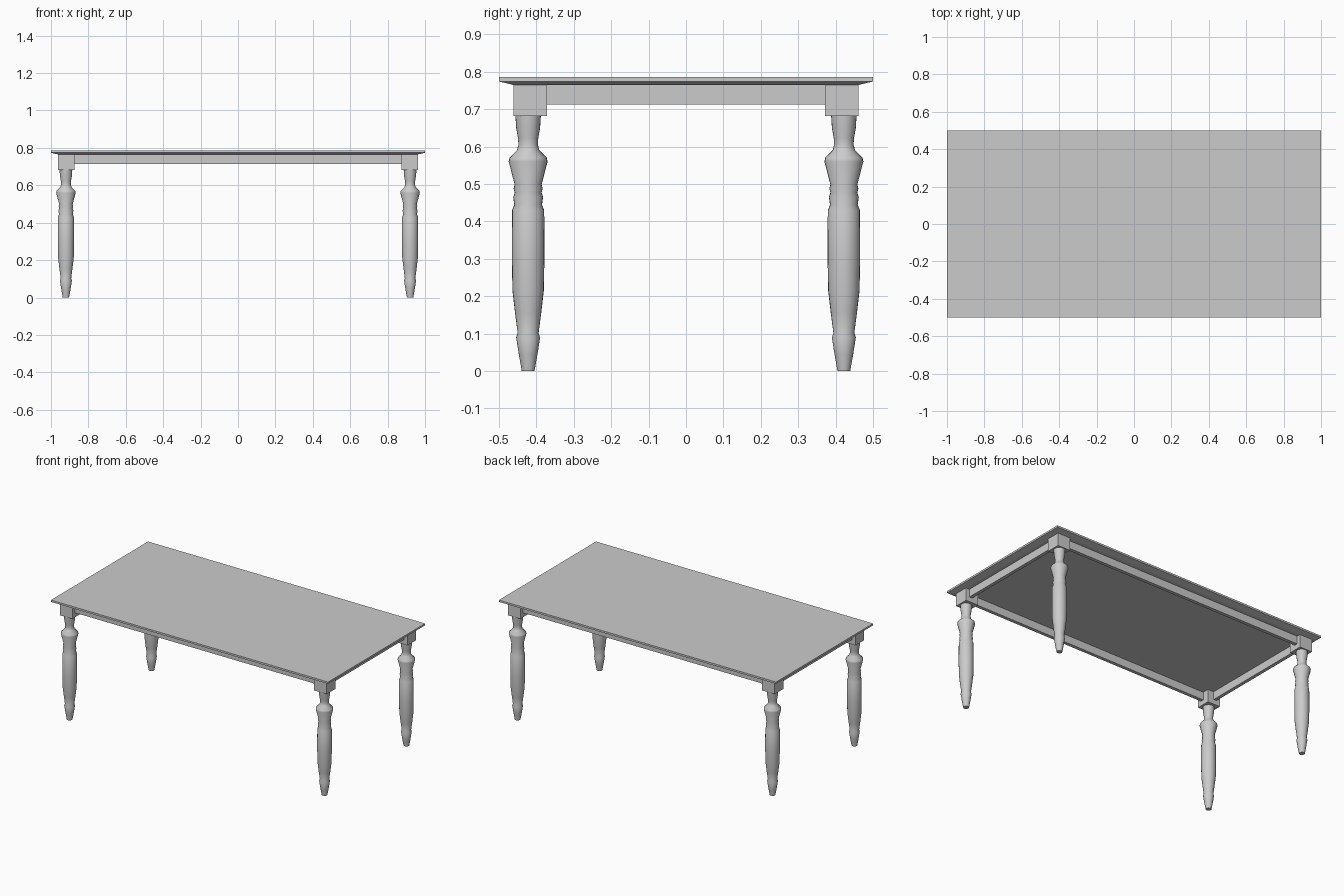
import bpy, bmesh, math
from mathutils import Matrix, Vector

cube = bpy.data.objects.get("Cube")
if cube:
    bpy.data.objects.remove(cube, do_unlink=True)

# One plain grey for the whole table
grey = bpy.data.materials.new("light_grey")
grey.use_nodes = True
grey.diffuse_color = (0.6, 0.6, 0.6, 1)
grey.node_tree.nodes["Principled BSDF"].inputs["Base Color"].default_value = grey.diffuse_color


def finish(name, bm, smooth=False):
    bmesh.ops.recalc_face_normals(bm, faces=bm.faces)
    mesh = bpy.data.meshes.new(name)
    bm.to_mesh(mesh)
    bm.free()
    mesh.materials.append(grey)
    obj = bpy.data.objects.new(name, mesh)
    bpy.context.collection.objects.link(obj)
    if smooth:
        bpy.ops.object.select_all(action="DESELECT")
        obj.select_set(True)
        bpy.context.view_layer.objects.active = obj
        bpy.ops.object.shade_smooth_by_angle(angle=math.radians(40))
    return obj


def box(name, low, high):
    low, high = Vector(low), Vector(high)
    bm = bmesh.new()
    bmesh.ops.create_cube(bm, size=1, matrix=Matrix.Translation((low + high) / 2)
                          @ Matrix.Diagonal((*(high - low), 1)))
    return finish(name, bm)


def lathe(name, profile, x, y, sides=24):
    bm = bmesh.new()
    rings = []
    for r, z in profile:
        angles = [math.tau * i / sides for i in range(sides)]
        rings.append([bm.verts.new((x + r * math.cos(a), y + r * math.sin(a), z)) for a in angles])
    for a, b in zip(rings, rings[1:]):
        for i in range(sides):
            j = (i + 1) % sides
            bm.faces.new((a[i], a[j], b[j], b[i]))
    bm.faces.new(rings[0])
    bm.faces.new(rings[-1])
    return finish(name, bm, smooth=True)


# Heights
TOP, EDGE, UNDER, APRON, BLOCK = 0.786, 0.774, 0.764, 0.713, 0.682

# Tabletop with a bevelled underside
bm = bmesh.new()
levels = []
for z, inset in ((UNDER, 0.042), (EDGE, 0), (TOP, 0)):
    w, d = 1 - inset, 0.5 - inset
    levels.append([bm.verts.new((sx * w, sy * d, z))
                   for sx, sy in ((-1, -1), (1, -1), (1, 1), (-1, 1))])
for a, b in zip(levels, levels[1:]):
    for i in range(4):
        j = (i + 1) % 4
        bm.faces.new((a[i], a[j], b[j], b[i]))
bm.faces.new(levels[0])
bm.faces.new(levels[-1])
finish("tabletop", bm)

# Turned legs, each under a square corner block
leg_profile = [
    (0.017, 0), (0.025, 0.045), (0.032, 0.09), (0.028, 0.102), (0.035, 0.155),
    (0.042, 0.215), (0.0435, 0.30), (0.043, 0.43), (0.037, 0.444), (0.040, 0.465),
    (0.036, 0.477), (0.039, 0.488), (0.036, 0.498), (0.052, 0.560), (0.050, 0.570),
    (0.030, 0.590), (0.026, 0.605), (0.027, 0.622), (0.032, 0.650), (0.034, BLOCK),
]
for side, sx in (("left", 1), ("right", -1)):
    for end, sy in (("front", -1), ("back", 1)):
        lathe(f"{end}_{side}_leg", leg_profile, sx * 0.92, sy * 0.422)
        cx, cy, h = sx * 0.918, sy * 0.416, 0.045
        box(f"{end}_{side}_block", (cx - h, cy - h, BLOCK), (cx + h, cy + h, UNDER + 0.001))

# Apron rails between the blocks
T = 0.011
for end, s in (("front", -1), ("back", 1)):
    y = s * 0.425
    box(f"{end}_apron", (-0.89, y - T, APRON), (0.89, y + T, UNDER + 0.001))
for side, s in (("left", 1), ("right", -1)):
    x = s * 0.927
    box(f"{side}_apron", (x - T, -0.39, APRON), (x + T, 0.39, UNDER + 0.001))
